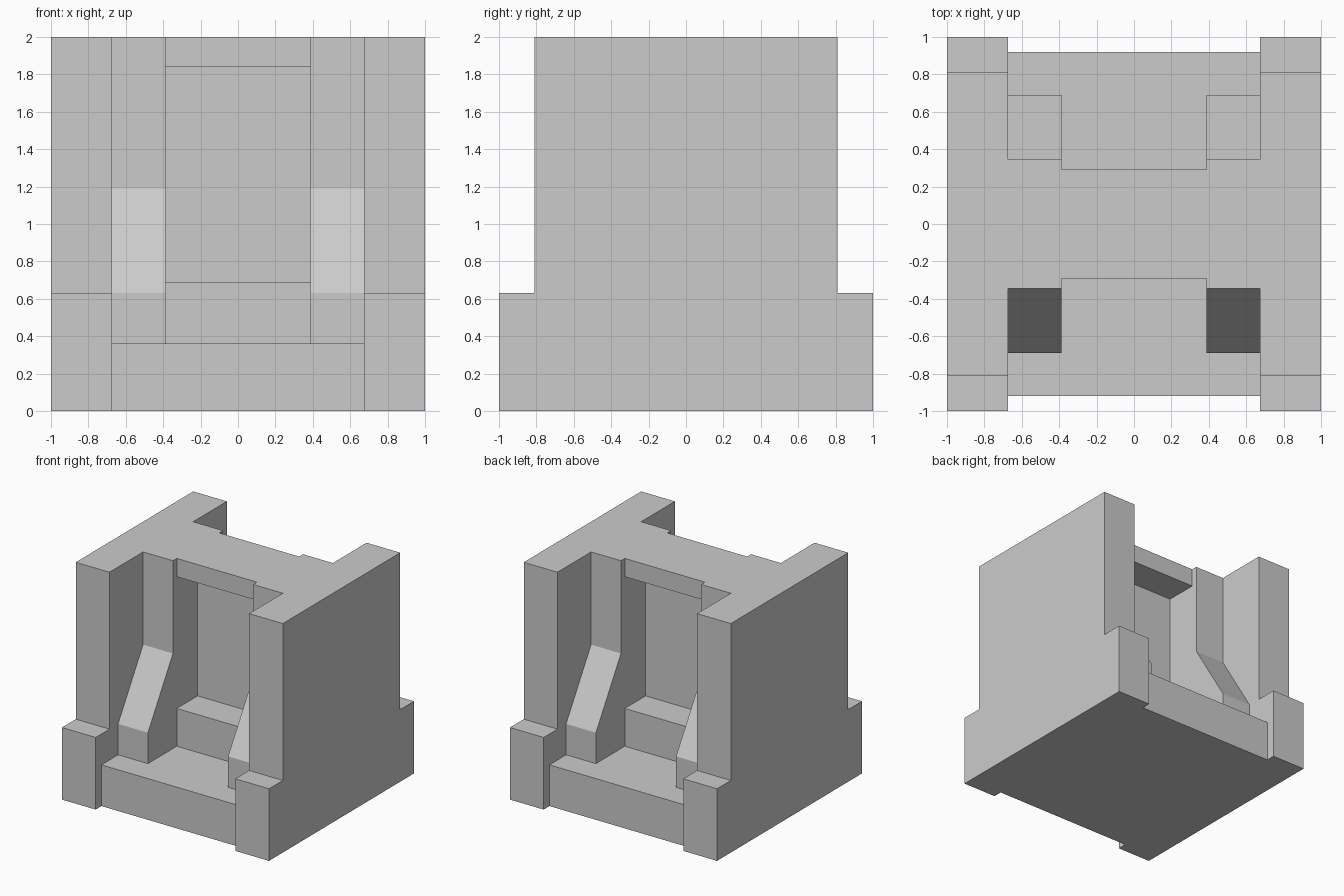
import bpy
import bmesh

if "Cube" in bpy.data.objects:
    bpy.data.objects.remove(bpy.data.objects["Cube"])


def extrude_profile(name, half, x0, x1):
    """Mirror a half profile (y, z), listed bottom to top, and extrude it along x."""
    outline = [(-y, z) for y, z in half] + [(y, z) for y, z in reversed(half)]
    bm = bmesh.new()
    face = bm.faces.new([bm.verts.new((x0, y, z)) for y, z in outline])
    ext = bmesh.ops.extrude_face_region(bm, geom=[face])
    verts = [v for v in ext["geom"] if isinstance(v, bmesh.types.BMVert)]
    bmesh.ops.translate(bm, verts=verts, vec=(x1 - x0, 0, 0))
    bmesh.ops.recalc_face_normals(bm, faces=bm.faces)
    mesh = bpy.data.meshes.new(name)
    bm.to_mesh(mesh)
    bm.free()
    obj = bpy.data.objects.new(name, mesh)
    bpy.context.collection.objects.link(obj)
    return obj


WALL_X, PILLAR_X, FLOOR_Z, TOP_Z = 0.675, 0.387, 0.36, 2.0

# Floor slab between the walls
extrude_profile("floor_slab", [(0.92, 0), (0.92, FLOOR_Z)], -WALL_X, WALL_X)

# Stepped side walls and sloped buttress pillars, left and right
wall = [(1, 0), (1, 0.63), (0.81, 0.63), (0.81, TOP_Z)]
pillar = [(0.69, FLOOR_Z), (0.69, 0.63), (0.345, 1.19), (0.345, TOP_Z)]
for side, s in (("left", -1), ("right", 1)):
    extrude_profile(f"side_wall_{side}", wall, s * WALL_X, s * 1.0)
    extrude_profile(f"pillar_{side}", pillar, s * PILLAR_X, s * WALL_X)

# Centre: sill, thin recessed panel and lintel
centre = [(0.292, FLOOR_Z), (0.292, 0.69), (0.005, 0.69),
          (0.005, 1.84), (0.292, 1.84), (0.292, TOP_Z)]
extrude_profile("centre_panel", centre, -PILLAR_X, PILLAR_X)
